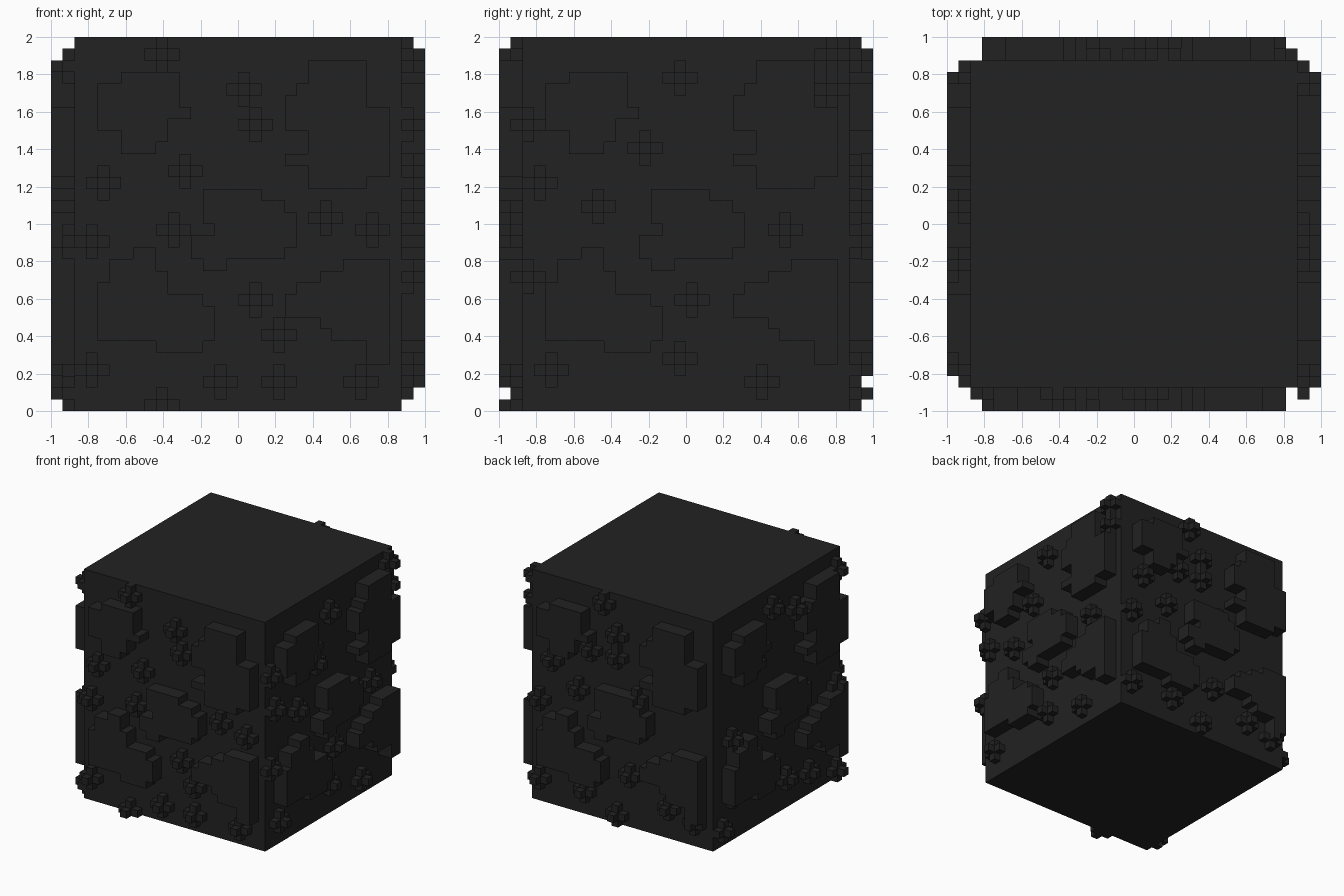
import bpy, bmesh, math
from mathutils import Matrix, Vector

if "Cube" in bpy.data.objects:
    bpy.data.objects.remove(bpy.data.objects["Cube"], do_unlink=True)

V = 2 / 32          # size of one block
LO, HI = 2, 30      # block columns covered by the core

mat = bpy.data.materials.new("charcoal black")
mat.use_nodes = True
colour = (0.016, 0.016, 0.016, 1)
mat.diffuse_color = colour
bsdf = next(n for n in mat.node_tree.nodes if n.type == 'BSDF_PRINCIPLED')
bsdf.inputs["Base Color"].default_value = colour
bsdf.inputs["Roughness"].default_value = 0.9


def finish(bm, name):
    bmesh.ops.recalc_face_normals(bm, faces=bm.faces)
    mesh = bpy.data.meshes.new(name)
    bm.to_mesh(mesh)
    bm.free()
    mesh.materials.append(mat)
    obj = bpy.data.objects.new(name, mesh)
    bpy.context.collection.objects.link(obj)
    return obj


# Core block
bm = bmesh.new()
bmesh.ops.create_cube(bm, size=1, matrix=Matrix.Translation((0, 0, 1)) @ Matrix.Diagonal((1.75, 1.75, 2, 1)))
finish(bm, "core_block")

# Raised patches, two blocks thick: top row, then (start, end) columns going down
PATCHES = [
    (28, [(6, 11), (4, 11), (4, 11), (4, 12), (4, 10), (6, 10), (6, 9)]),
    (18, [(13, 18), (13, 20), (13, 21), (14, 21), (12, 21), (12, 20), (13, 15)]),
    (13, [(7, 9), (5, 9), (5, 10), (4, 10), (4, 13), (4, 14), (4, 14), (4, 14), (9, 13)]),
    (29, [(22, 27), (22, 27), (21, 27), (20, 27), (20, 29), (20, 29), (22, 29),
          (22, 29), (20, 29), (22, 29), (22, 27)]),
    (12, [(25, 29), (23, 29), (21, 29), (20, 29), (20, 29), (23, 29), (24, 29), (27, 29), (27, 29)]),
]

# Centres of the cross-shaped studs on each side: (column, row)
STUDS = {
    "front": [(9, 30), (16, 27), (17, 24), (11, 20), (4, 19), (3, 14), (10, 15), (23, 16),
              (27, 15), (17, 9), (19, 6), (3, 3), (9, 0), (14, 2), (19, 2), (26, 2)],
    "left": [(15, 28), (12, 22), (3, 19), (8, 17), (24, 15), (16, 9), (15, 4), (4, 3),
             (22, 2), (28, 27), (2, 24), (2, 11), (28, 30)],
    "back": [(13, 30), (5, 20), (11, 23), (15, 23), (15, 26), (3, 14), (9, 17), (18, 18),
             (3, 3), (17, 7), (10, 3), (15, 1), (23, 4), (27, 3)],
    "right": [(14, 29), (28, 29), (19, 27), (10, 23), (5, 14), (28, 13), (20, 15),
              (5, 6), (17, 4), (28, 1), (3, 2), (22, 3)],
}


def side_cells(studs):
    """Blocks of one side as (column, layer, row)."""
    cells = set()
    for top, rows in PATCHES:
        for i, (a, b) in enumerate(rows):
            cells |= {(u, k, top - i) for u in range(a, b) for k in (0, 1)}
    for u, z in studs:
        cells |= {(u, 0, z), (u - 1, 0, z), (u + 1, 0, z), (u, 0, z - 1), (u, 0, z + 1), (u, 1, z)}
    return {c for c in cells if 0 <= c[2] < 32}


def skin(cells):
    """Mesh of the exposed block faces, flat areas merged."""
    bm = bmesh.new()
    for c in cells:
        centre = Vector(c) + Vector((0.5, 0.5, 0.5))
        for axis in range(3):
            for s in (-1, 1):
                n = list(c)
                n[axis] += s
                hidden = n[1] < 0 and LO <= n[0] < HI
                if tuple(n) in cells or hidden:
                    continue
                d, e, f = Vector(), Vector(), Vector()
                d[axis], e[(axis + 1) % 3], f[(axis + 2) % 3] = s / 2, 0.5, 0.5
                quad = [centre + d + e * p + f * q for p, q in ((-1, -1), (1, -1), (1, 1), (-1, 1))]
                # Layers grow outward from the core's front plane
                verts = [bm.verts.new((-1 + v.x * V, -0.875 - v.y * V, v.z * V)) for v in quad]
                if s < 0:
                    verts.reverse()
                face = bm.faces.new(verts)
                face.normal_flip()
    bmesh.ops.remove_doubles(bm, verts=bm.verts, dist=1e-5)
    return bm


# The four sides, each a quarter turn round from the last
for turn, (side, studs) in enumerate(STUDS.items()):
    bm = skin(side_cells(studs))
    bmesh.ops.rotate(bm, verts=bm.verts, cent=(0, 0, 0),
                     matrix=Matrix.Rotation(turn * math.pi / 2, 3, 'Z'))
    finish(bm, side + "_raised_blocks")
